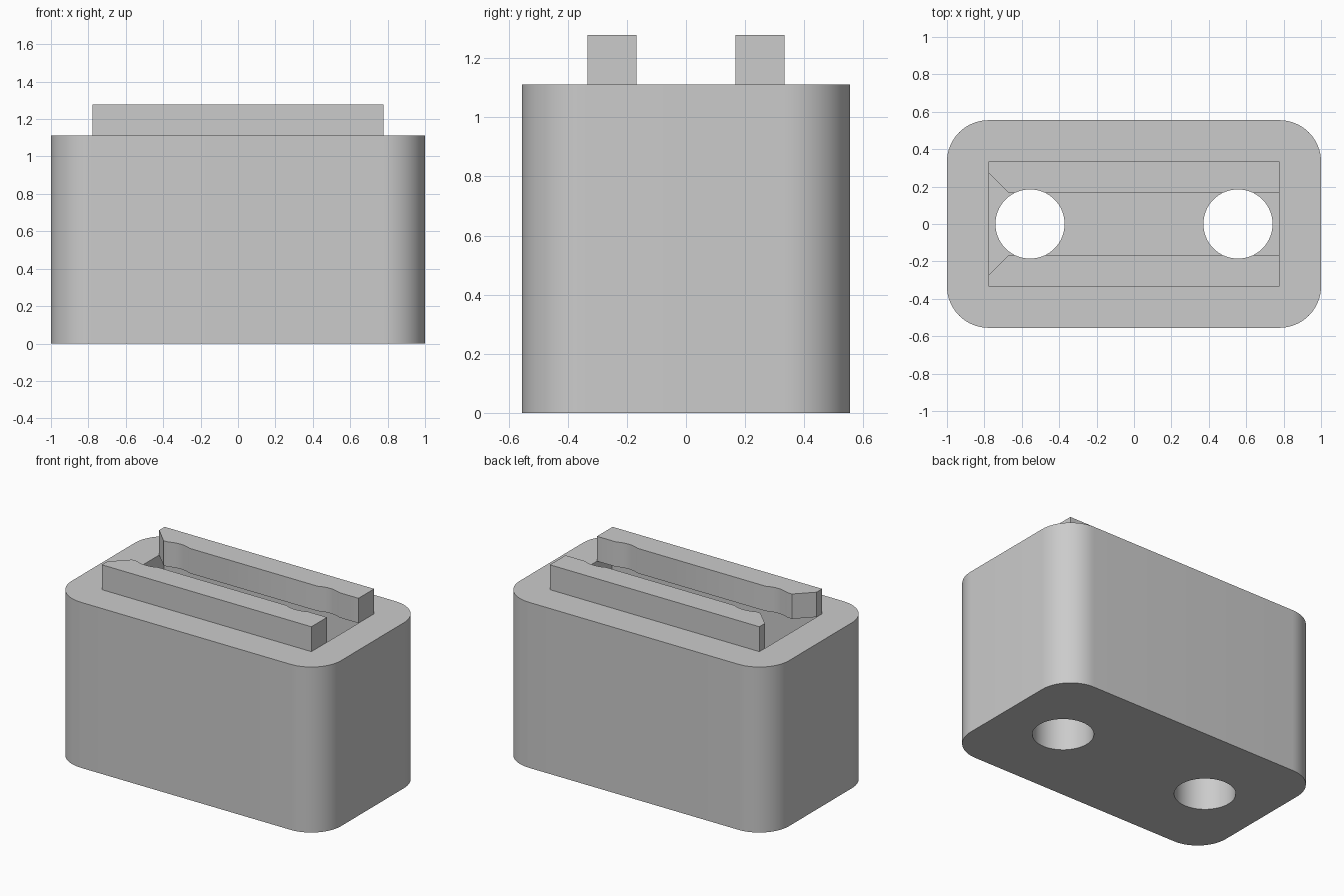
import bpy, bmesh
from math import pi, cos, sin, radians

cube = bpy.data.objects.get("Cube")
if cube:
    bpy.data.objects.remove(cube, do_unlink=True)

LENGTH, DEPTH, HEIGHT, CORNER = 2.0, 1.11, 1.111, 0.222
SLOT_X, RAIL_IN, RAIL_OUT, RAIL_TOP = 0.778, 0.167, 0.333, 1.278
HOLE_X, HOLE_R = 0.556, 0.185
FLOOR = 0.33

grey = bpy.data.materials.new("light grey")
grey.use_nodes = True
colour = (0.6, 0.6, 0.6, 1)
grey.diffuse_color = colour
grey.node_tree.nodes["Principled BSDF"].inputs["Base Color"].default_value = colour


def prism(name, outline, z0, z1):
    """Extrude a flat outline from z0 up to z1."""
    bm = bmesh.new()
    base = bm.faces.new([bm.verts.new((x, y, z0)) for x, y in outline])
    top = bmesh.ops.extrude_face_region(bm, geom=[base])["geom"]
    verts = [v for v in top if isinstance(v, bmesh.types.BMVert)]
    bmesh.ops.translate(bm, verts=verts, vec=(0, 0, z1 - z0))
    bmesh.ops.recalc_face_normals(bm, faces=bm.faces)
    mesh = bpy.data.meshes.new(name)
    bm.to_mesh(mesh)
    bm.free()
    mesh.materials.append(grey)
    obj = bpy.data.objects.new(name, mesh)
    bpy.context.collection.objects.link(obj)
    return obj


def arc(cx, cy, r, start, end, steps):
    angles = [radians(start + (end - start) * i / steps) for i in range(steps + 1)]
    return [(cx + r * cos(a), cy + r * sin(a)) for a in angles]


def activate(obj):
    bpy.ops.object.select_all(action='DESELECT')
    obj.select_set(True)
    bpy.context.view_layer.objects.active = obj


def cut(obj, cutter):
    mod = obj.modifiers.new("cut", 'BOOLEAN')
    mod.operation, mod.solver, mod.object = 'DIFFERENCE', 'EXACT', cutter
    activate(obj)
    bpy.ops.object.modifier_apply(modifier=mod.name)


# Block with rounded upright corners
cx, cy = LENGTH / 2 - CORNER, DEPTH / 2 - CORNER
outline = []
for i, (sx, sy) in enumerate([(1, 1), (-1, 1), (-1, -1), (1, -1)]):
    outline += arc(sx * cx, sy * cy, CORNER, 90 * i, 90 * i + 90, 16)
body = prism("body", outline, 0, HEIGHT)

# Deep pocket, slightly undercutting the rails
w = RAIL_OUT - 0.008
pocket = prism("pocket_cutter", [(-SLOT_X, -w), (SLOT_X, -w), (SLOT_X, w), (-SLOT_X, w)],
               FLOOR, HEIGHT + 0.1)
cut(body, pocket)

# Two rails with a flared mouth at one end
rails = []
for name, s in (("front_rail", -1), ("back_rail", 1)):
    profile = [(-SLOT_X, RAIL_OUT), (-SLOT_X, 0.275), (-0.67, RAIL_IN),
               (SLOT_X, RAIL_IN), (SLOT_X, RAIL_OUT)]
    rails.append(prism(name, [(x, s * y) for x, y in profile], HEIGHT, RAIL_TOP))

# Two round holes through everything
holes = [prism("hole_cutter", arc(s * HOLE_X, 0, HOLE_R, 0, 360, 64)[:-1], -0.1, RAIL_TOP + 0.1)
         for s in (-1, 1)]
for obj in [body] + rails:
    for hole in holes:
        cut(obj, hole)
    activate(obj)
    bpy.ops.object.shade_smooth_by_angle(angle=radians(30))

for cutter in holes + [pocket]:
    bpy.data.objects.remove(cutter, do_unlink=True)
